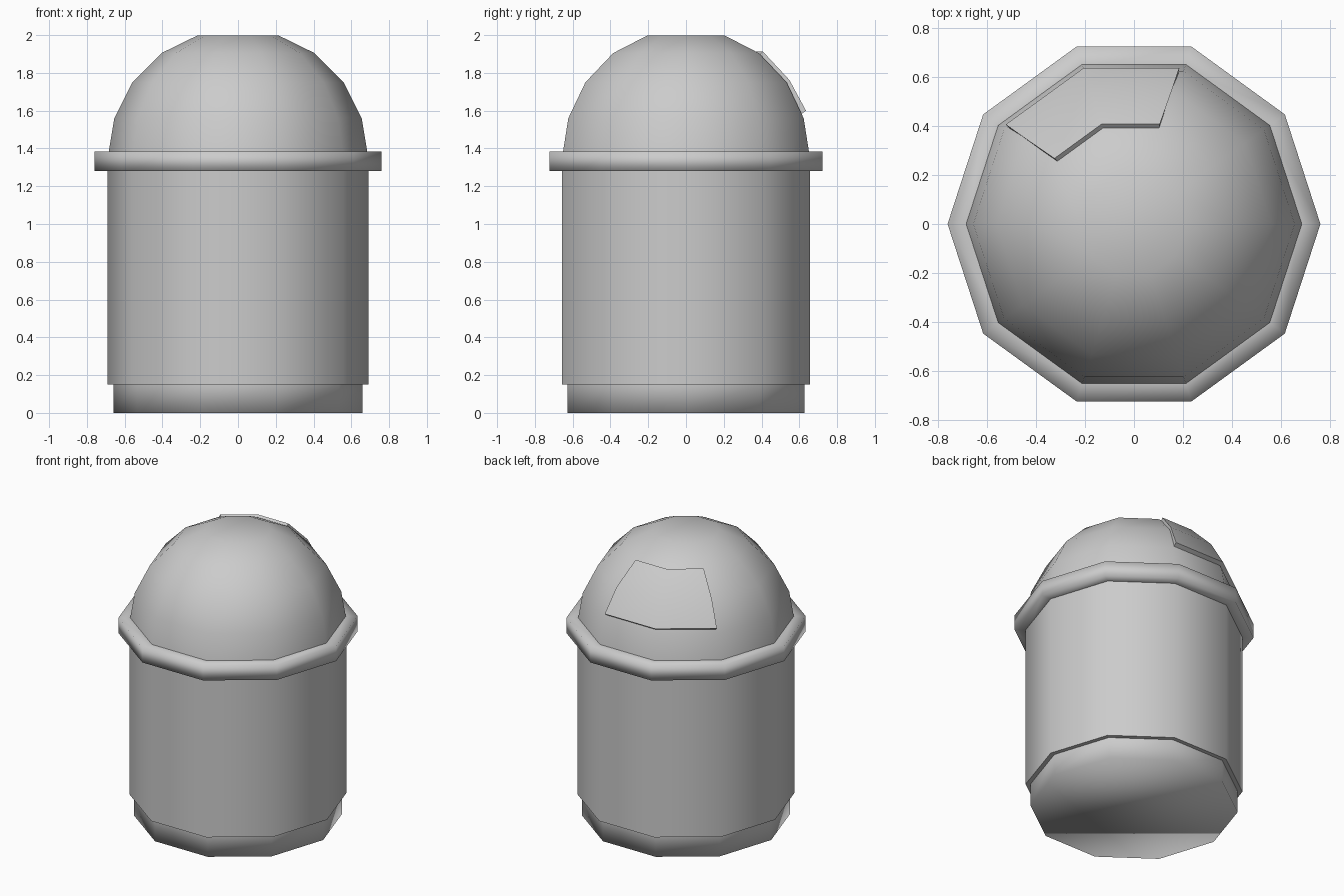
import bpy, bmesh
from math import radians, cos, sin, pi

if "Cube" in bpy.data.objects:
    bpy.data.objects.remove(bpy.data.objects["Cube"])

SIDES = 10


def make_object(name, bm, sharp):
    bmesh.ops.recalc_face_normals(bm, faces=bm.faces)
    me = bpy.data.meshes.new(name)
    bm.to_mesh(me)
    bm.free()
    ob = bpy.data.objects.new(name, me)
    bpy.context.collection.objects.link(ob)
    me.shade_smooth()
    me.set_sharp_from_angle(angle=radians(sharp))
    return ob


def lathe(name, profile, sharp=40, cap_first=False, cap_last=False):
    """Revolve an (r, z) profile around z with ten sides."""
    bm = bmesh.new()
    rings = []
    for r, z in profile:
        rings.append([bm.verts.new((r * cos(2 * pi * i / SIDES), r * sin(2 * pi * i / SIDES), z))
                      for i in range(SIDES)])
    for a, b in zip(rings, rings[1:]):
        for i in range(SIDES):
            j = (i + 1) % SIDES
            bm.faces.new((a[i], a[j], b[j], b[i]))
    if cap_first:
        bm.faces.new(rings[0])
    if cap_last:
        bm.faces.new(rings[-1])
    return make_object(name, bm, sharp)


# Base, body and rim
lathe("base", [(0.66, 0), (0.66, 0.15)], 120, cap_first=True)
lathe("body", [(0.64, 0.15), (0.69, 0.15), (0.69, 1.30)])
lathe("rim", [(0.67, 1.28), (0.76, 1.28), (0.76, 1.385), (0.67, 1.385)], 120)

# Domed lid
dome = [(0.685, 1.38), (0.655, 1.56), (0.56, 1.75), (0.405, 1.905), (0.215, 1.998)]
lathe("dome_lid", dome, 60, cap_last=True)


# Raised flap over two back-left facets of the dome
def on_side(r, deg):
    """Point at an angle along the straight side of the decagon."""
    k = r * cos(pi / SIDES) / cos(radians((deg % 36) - 18))
    return k * cos(radians(deg)), k * sin(radians(deg))


bm = bmesh.new()
rows = [[bm.verts.new((*on_side(r, d), z)) for d in (low, 108, 216 - low)]
        for r, z, low in [(0.636, 1.578, 73.5), (0.668, 1.60, 73.8), (0.576, 1.762, 74.2),
                          (0.428, 1.913, 75.5), (0.40, 1.89, 75.2)]]
for a, b in zip(rows, rows[1:]):
    for i in range(2):
        bm.faces.new((a[i], a[i + 1], b[i + 1], b[i]))
# close the two short ends towards the dome
for col in (0, 2):
    bm.faces.new([row[col] for row in rows])
make_object("lid_flap", bm, 60)
